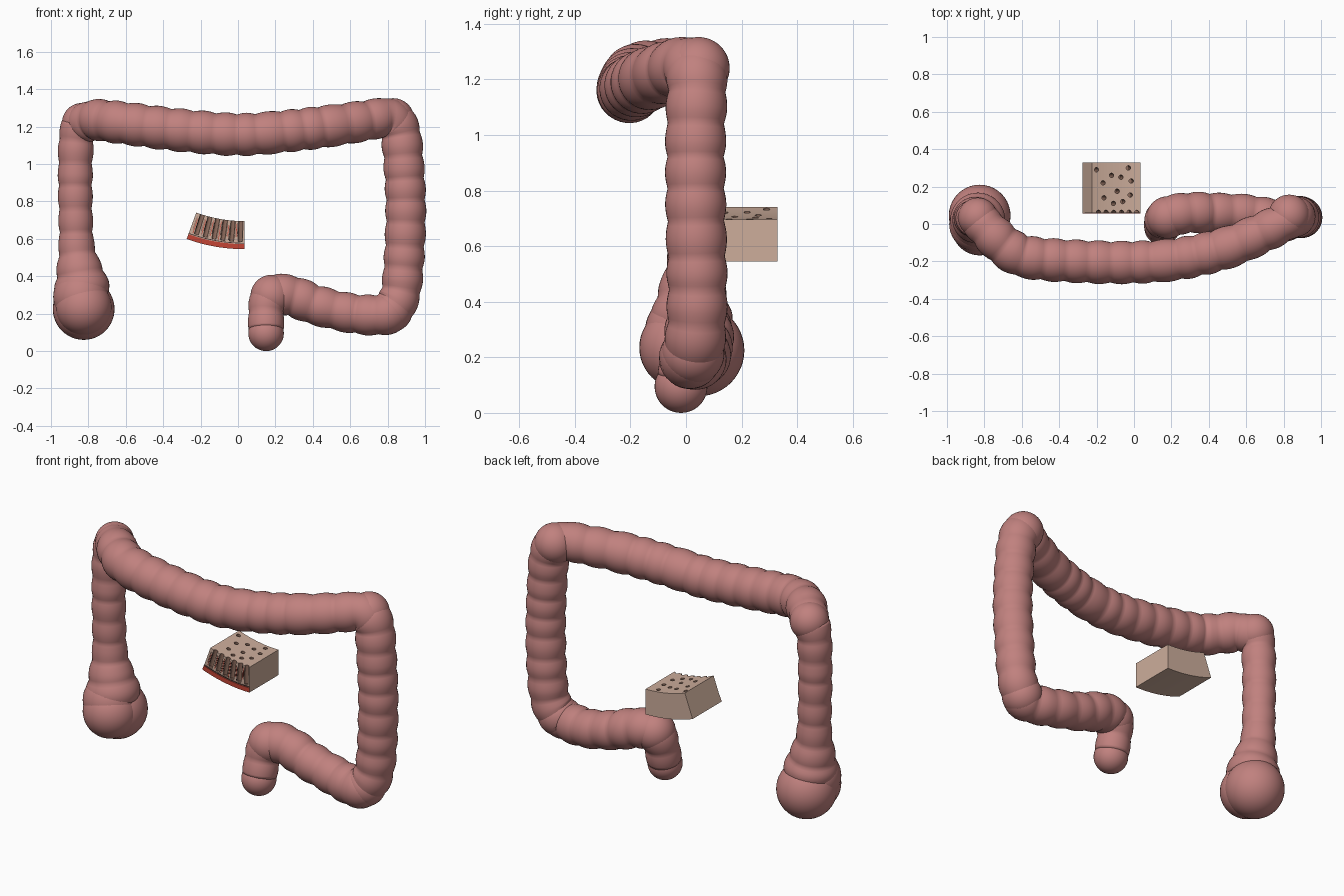
import bpy, bmesh, math, random
from mathutils import Vector, Matrix

if "Cube" in bpy.data.objects:
    bpy.data.objects.remove(bpy.data.objects["Cube"])
random.seed(4)


def material(name, rgb):
    m = bpy.data.materials.new(name)
    m.use_nodes = True
    m.diffuse_color = (*rgb, 1)
    m.node_tree.nodes["Principled BSDF"].inputs["Base Color"].default_value = (*rgb, 1)
    return m


PINK = material("bowel pink", (0.53, 0.22, 0.21))
TAN = material("tissue tan", (0.61, 0.42, 0.33))
BROWN = material("crypt brown", (0.27, 0.15, 0.11))
DARK = material("crypt shadow", (0.06, 0.03, 0.025))
RED = material("muscle red", (0.55, 0.06, 0.035))


def finish(name, bm, mat, smooth=False):
    bmesh.ops.recalc_face_normals(bm, faces=bm.faces)
    mesh = bpy.data.meshes.new(name)
    bm.to_mesh(mesh)
    bm.free()
    mesh.materials.append(mat)
    if smooth:
        mesh.shade_smooth()
    ob = bpy.data.objects.new(name, mesh)
    bpy.context.collection.objects.link(ob)
    return ob


def ball(name, centre, radius):
    bm = bmesh.new()
    bmesh.ops.create_uvsphere(bm, u_segments=40, v_segments=24, radius=radius,
                              matrix=Matrix.Translation(centre))
    return finish(name, bm, PINK, True)


def resample(points, step):
    """Smooth curve through (x, y, z, radius) points, evenly spaced."""
    p = [Vector(q) for q in points]
    p = [2 * p[0] - p[1]] + p + [2 * p[-1] - p[-2]]
    dense = []
    for a, b, c, d in zip(p, p[1:], p[2:], p[3:]):
        for i in range(40):
            t = i / 40
            dense.append((2 * b + (c - a) * t + (2 * a - 5 * b + 4 * c - d) * t ** 2
                          + (3 * b - a - 3 * c + d) * t ** 3) / 2)
    out, run = [dense[0]], 0
    for a, b in zip(dense, dense[1:]):
        run += (b.xyz - a.xyz).length
        if run >= step:
            out.append(b)
            run = 0
    return out


def pouched_tube(name, points, pouch=0.1, depth=0.085, sides=36):
    """Sweep a ring along the path, swelling between regular creases."""
    step = pouch / 8
    path = resample(points, step)
    bm = bmesh.new()
    rings, normal = [], Vector((0, 1, 0.1))
    for i, p in enumerate(path):
        tangent = (path[min(i + 1, len(path) - 1)].xyz - path[max(i - 1, 0)].xyz).normalized()
        normal = (normal - tangent * normal.dot(tangent)).normalized()
        side = tangent.cross(normal)
        r = p.w * (1.02 - depth * (1 - abs(math.sin(math.pi * i / 8))))
        ring = []
        for k in range(sides):
            a = math.tau * k / sides
            ring.append(bm.verts.new(p.xyz + (normal * math.cos(a) + side * math.sin(a)) * r))
        rings.append(ring)
    for a, b in zip(rings, rings[1:]):
        for k in range(sides):
            j = (k + 1) % sides
            bm.faces.new((a[k], a[j], b[j], b[k]))
    bm.faces.new(rings[0])
    bm.faces.new(rings[-1])
    return finish(name, bm, PINK, True)


# Large bowel: rising, crossing, descending and final parts
pouched_tube("ascending_bowel", [
    (-0.83, 0.02, 0.3, 0.15), (-0.84, 0.02, 0.38, 0.14), (-0.855, 0.025, 0.48, 0.112),
    (-0.865, 0.03, 0.6, 0.093), (-0.87, 0.03, 0.9, 0.092), (-0.865, 0.03, 1.12, 0.095),
    (-0.845, 0.03, 1.21, 0.1)])
pouched_tube("transverse_bowel", [
    (-0.845, 0.04, 1.2, 0.1), (-0.78, -0.03, 1.235, 0.108), (-0.7, -0.11, 1.23, 0.112),
    (-0.58, -0.175, 1.215, 0.114), (-0.3, -0.2, 1.18, 0.115), (0, -0.205, 1.158, 0.114),
    (0.25, -0.185, 1.175, 0.113), (0.5, -0.125, 1.205, 0.112), (0.7, -0.04, 1.235, 0.108),
    (0.8, 0.01, 1.25, 0.105), (0.86, 0.045, 1.2, 0.105)])
pouched_tube("descending_bowel", [
    (0.82, 0.03, 1.25, 0.105), (0.865, 0.04, 1.18, 0.109), (0.885, 0.035, 1.02, 0.108),
    (0.897, 0.035, 0.75, 0.108), (0.885, 0.04, 0.45, 0.108), (0.86, 0.035, 0.28, 0.108),
    (0.79, 0.015, 0.19, 0.11)])
pouched_tube("sigmoid_bowel", [
    (0.84, 0.03, 0.23, 0.105), (0.78, 0.015, 0.195, 0.11), (0.62, 0.05, 0.2, 0.106),
    (0.42, 0.06, 0.245, 0.107), (0.3, 0.06, 0.29, 0.11), (0.2, 0.045, 0.3, 0.108),
    (0.155, 0.02, 0.24, 0.1), (0.15, -0.015, 0.1, 0.093)])

# Rounded bends, blind pouch and lower end
ball("right_upper_bend", (-0.835, 0.035, 1.22), 0.106)
ball("left_upper_bend", (0.83, 0.045, 1.24), 0.112)
ball("left_lower_bend", (0.82, 0.025, 0.215), 0.113)
ball("sigmoid_bend", (0.18, 0.035, 0.295), 0.113)
ball("lower_end", (0.15, -0.018, 0.095), 0.095)
ball("blind_pouch", (-0.825, 0.045, 0.225), 0.165)
ball("blind_pouch_front", (-0.825, -0.018, 0.235), 0.15)
ball("blind_pouch_upper", (-0.84, 0.0, 0.29), 0.148)

# Tissue block: a slice of a curved wall
AXIS_X, AXIS_Z, INNER, OUTER = 0.035, 1.45, 0.755, 0.905
FRONT, BACK, SPAN = 0.06, 0.33, math.radians(20)


def on_arc(radius, angle, y):
    return Vector((AXIS_X - radius * math.sin(angle), y, AXIS_Z - radius * math.cos(angle)))


def arc_slab(name, r0, r1, a0, a1, y0, y1, mat, steps=16):
    bm = bmesh.new()
    rows = []
    for i in range(steps + 1):
        a = a0 + (a1 - a0) * i / steps
        rows.append([bm.verts.new(on_arc(r, a, y))
                     for r, y in ((r0, y0), (r1, y0), (r1, y1), (r0, y1))])
    for a, b in zip(rows, rows[1:]):
        for k in range(4):
            j = (k + 1) % 4
            bm.faces.new((a[k], a[j], b[j], b[k]))
    bm.faces.new(rows[0])
    bm.faces.new(rows[-1])
    return finish(name, bm, mat)


block = arc_slab("tissue_block", INNER, OUTER, 0, SPAN, FRONT, BACK, TAN)

# Pits sunk into the inner surface, with a row cut open along the front
pits = [(-0.2, 0.29), (-0.12, 0.26), (-0.07, 0.25), (-0.03, 0.3), (-0.015, 0.23),
        (-0.165, 0.22), (-0.09, 0.175), (-0.02, 0.155), (-0.16, 0.14), (-0.06, 0.12), (-0.11, 0.11)]
open_pits = [0.02 + i * 0.041 for i in range(6)]
pits += [(AXIS_X - d, FRONT + 0.002) for d in open_pits]
bm = bmesh.new()
for x, y in pits:
    angle = math.asin((AXIS_X - x) / INNER)
    bmesh.ops.create_cone(bm, cap_ends=True, segments=14, radius1=0.012, radius2=0.012, depth=0.13,
                          matrix=Matrix.Translation(on_arc(INNER + 0.045, angle, y))
                          @ Matrix.Rotation(angle, 4, "Y"))
cutter = finish("pit_cutter", bm, BROWN)
cutter.hide_render = True
cut = block.modifiers.new("pits", "BOOLEAN")
cut.operation, cut.object, cut.solver = "DIFFERENCE", cutter, "EXACT"
cut.material_mode = "TRANSFER"
bpy.context.view_layer.update()
block.data = bpy.data.meshes.new_from_object(
    block.evaluated_get(bpy.context.evaluated_depsgraph_get()))
block.modifiers.clear()
bpy.data.objects.remove(cutter)

# Layers painted on the cut front face
arc_slab("muscle_layer", 0.878, OUTER, 0, SPAN, FRONT - 0.003, FRONT, RED)
arc_slab("layer_line", 0.871, 0.875, 0, SPAN, FRONT - 0.002, FRONT, DARK)
for i in range(6):
    middle = (open_pits[i] + 0.0205) / INNER
    for side, mat in ((-1, DARK), (0, RED), (1, BROWN)):
        a = middle + side * 0.0075
        top = INNER + random.uniform(0.006, 0.03)
        bottom = random.uniform(0.835, 0.868)
        arc_slab("front_streak", top, bottom, a - 0.002, a + 0.002, FRONT - 0.002, FRONT, mat, 1)
